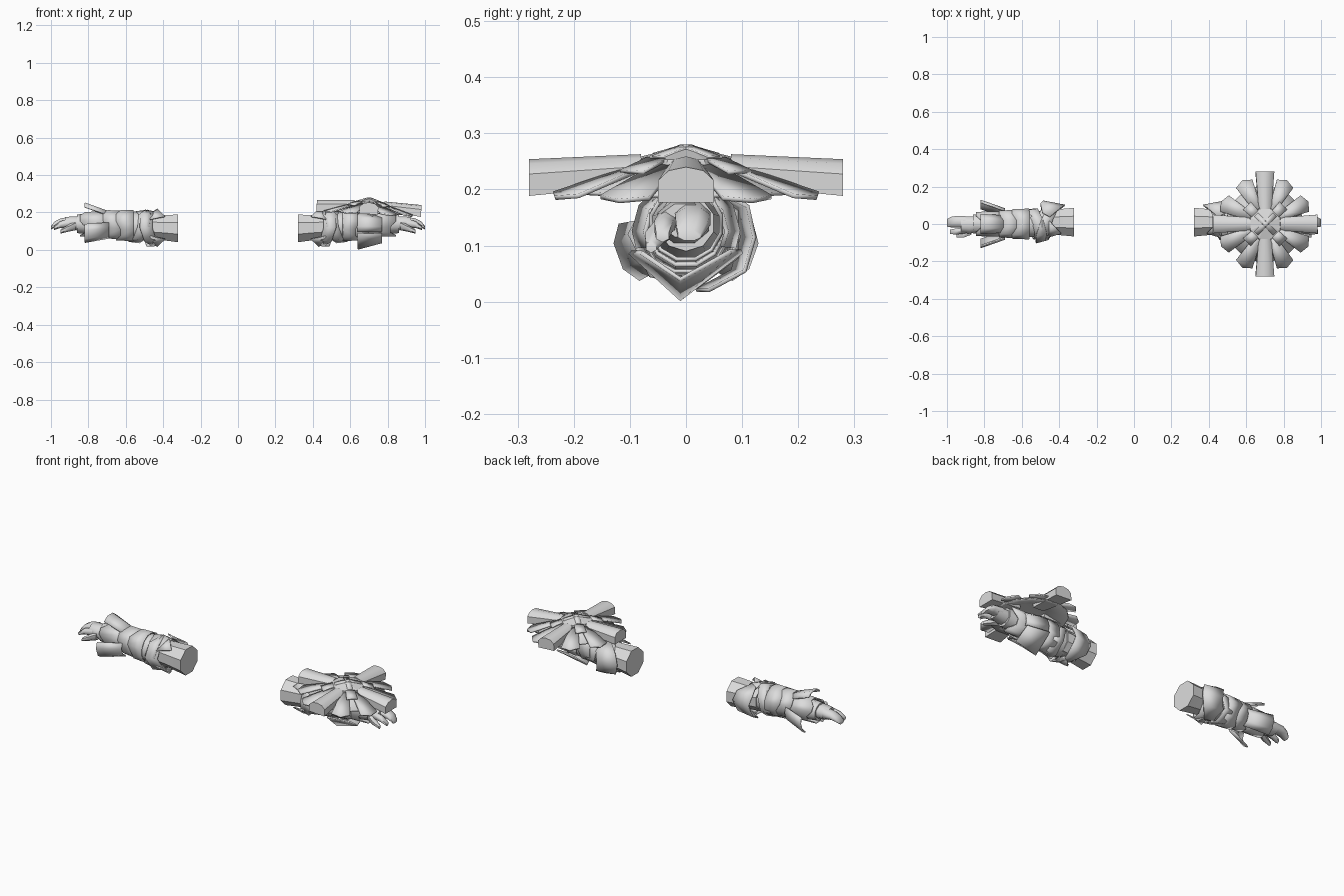
import bpy, bmesh, math
from mathutils import Matrix, Vector

if "Cube" in bpy.data.objects:
    bpy.data.objects.remove(bpy.data.objects["Cube"])

stone = bpy.data.materials.new("light_grey")
stone.diffuse_color = (0.72, 0.72, 0.72, 1)
stone.use_nodes = True
stone.node_tree.nodes["Principled BSDF"].inputs["Base Color"].default_value = stone.diffuse_color


def make(name, verts, faces, thick=0.0, smooth=30, matrix=None):
    bm = bmesh.new()
    vs = [bm.verts.new(v) for v in verts]
    for f in faces:
        bm.faces.new([vs[i] for i in f])
    if matrix:
        bm.transform(matrix)
    bmesh.ops.recalc_face_normals(bm, faces=bm.faces)
    me = bpy.data.meshes.new(name)
    bm.to_mesh(me)
    bm.free()
    me.materials.append(stone)
    ob = bpy.data.objects.new(name, me)
    bpy.context.collection.objects.link(ob)
    if thick:
        m = ob.modifiers.new("thickness", 'SOLIDIFY')
        m.thickness = thick
        m.offset = 0
    bpy.ops.object.select_all(action='DESELECT')
    ob.select_set(True)
    bpy.context.view_layer.objects.active = ob
    bpy.ops.object.shade_smooth_by_angle(angle=math.radians(smooth))
    return ob


def loft(name, side, secs, n=8, cap=True, slant=(0, 0), thick=0, zig=0.0, smooth=40):
    """Skin rings along x; each section is (x, centre y, centre z, radius y, radius z)."""
    v, f = [], []
    for k, (x, cy, cz, ry, rz) in enumerate(secs):
        for i in range(n):
            a = 2 * math.pi * (i + 0.5) / n
            c, s = math.cos(a), math.sin(a)
            dx = slant[0] * c * ry + slant[1] * s * rz
            if zig and k == len(secs) - 1:
                dx += zig * (-1) ** (i // 2)
            v.append((side * (x + dx), cy + ry * c, cz + rz * s))
    for k in range(len(secs) - 1):
        for i in range(n):
            j = (i + 1) % n
            f.append((k * n + i, k * n + j, (k + 1) * n + j, (k + 1) * n + i))
    if cap:
        f += [tuple(range(n)), tuple(range((len(secs) - 1) * n, len(secs) * n))]
    return make(name, v, f, thick, smooth)


def flare_plate(name, side, angle, x0, r0, x1, r1, width, fold=0.025):
    """Folded armour plate standing off the wrist in the given direction."""
    a = math.radians(angle)
    out, across = Vector((0, math.cos(a), math.sin(a))), Vector((0, -math.sin(a), math.cos(a)))
    v = []
    for x, r, w in ((x0, r0, width * 0.85), (x1, r1, width)):
        for t in (-1, -0.45, 0.45, 1):
            p = out * (r - (fold if abs(t) == 1 else 0)) + across * (w * t)
            v.append((side * x, p.y, p.z + 0.125))
    make(name, v, [(i, i + 1, i + 5, i + 4) for i in range(3)], 0.008, 20)


for side, tag in ((-1, "left"), (1, "right")):
    # arm core, flaring towards the elbow end
    loft(tag + "_upper_arm", side, [(0.32, 0.01, 0.115, 0.083, 0.08), (0.42, 0.01, 0.12, 0.073, 0.071),
                                    (0.50, 0.01, 0.125, 0.07, 0.07)], 8)
    loft(tag + "_forearm", side, [(0.48, 0, 0.125, 0.072, 0.074), (0.60, 0, 0.13, 0.075, 0.078),
                                  (0.72, 0, 0.135, 0.062, 0.062), (0.86, 0, 0.14, 0.052, 0.05)], 10)
    # slanted elbow wraps
    loft(tag + "_elbow_wrap", side, [(0.43, 0, 0.12, 0.082, 0.082), (0.49, 0, 0.12, 0.1, 0.094)],
         7, False, (-0.35, 0.15), 0.008)
    loft(tag + "_lower_wrap", side, [(0.50, 0, 0.125, 0.088, 0.088), (0.56, 0, 0.125, 0.078, 0.08)],
         7, False, (0.3, -0.25), 0.008)
    # curved guard behind the elbow
    arc = [(0.06, 0.205), (0.11, 0.17), (0.122, 0.115), (0.105, 0.055), (0.04, 0.02)]
    xs = [(0.45, 0.49), (0.39, 0.50), (0.37, 0.485), (0.39, 0.50), (0.45, 0.49)]
    v = [(side * x[k], y - 0.022 * (k == 0), z) for k in (0, 1) for x, (y, z) in zip(xs, arc)]
    make(tag + "_elbow_guard", v, [(i, i + 1, i + 6, i + 5) for i in range(4)], 0.007, 20)
    # pointed diamond fins above and below the elbow
    for up, nm in ((1, "upper"), (-1, "lower")):
        v = [(side * x, y, 0.118 + up * z) for x, y, z in
             ((0.43, -0.01, 0.1), (0.39, -0.05, 0.06), (0.47, -0.075, 0.045), (0.47, 0.04, 0.075))]
        make(tag + "_" + nm + "_fin", v, [(0, 1, 2), (0, 2, 3)], 0.006, 10)
    # stepped forearm cuffs with notched rims
    loft(tag + "_middle_cuff", side, [(0.56, 0, 0.13, 0.082, 0.083), (0.64, 0, 0.132, 0.078, 0.08)],
         12, False, (0, 0), 0.007, 0.012)
    loft(tag + "_wrist_cuff", side, [(0.68, 0, 0.138, 0.066, 0.068), (0.83, 0, 0.138, 0.064, 0.064)],
         12, False, (0, 0), 0.007, 0.015)
    loft(tag + "_cuff_band", side, [(0.62, 0, 0.132, 0.075, 0.076), (0.71, 0, 0.138, 0.071, 0.074)],
         12, False, (0, 0), 0.007, 0.012)
    # hand: palm, curved fingers and thumb
    loft(tag + "_palm", side, [(0.83, 0, 0.14, 0.045, 0.04), (0.88, -0.005, 0.143, 0.05, 0.04),
                               (0.925, -0.002, 0.145, 0.046, 0.032)], 8, smooth=60)
    loft(tag + "_fingers", side, [(0.90, 0.012, 0.148, 0.034, 0.031), (0.95, 0.012, 0.146, 0.034, 0.024),
                                  (0.98, 0.01, 0.135, 0.03, 0.018), (1.0, 0.006, 0.118, 0.022, 0.01)],
         8, smooth=60)
    loft(tag + "_index_finger", side, [(0.90, -0.033, 0.143, 0.02, 0.025), (0.95, -0.04, 0.135, 0.019, 0.018),
                                       (0.985, -0.042, 0.117, 0.013, 0.011)], 6, smooth=60)
    loft(tag + "_thumb", side, [(0.87, -0.038, 0.13, 0.022, 0.025), (0.91, -0.056, 0.115, 0.019, 0.018),
                                (0.95, -0.062, 0.098, 0.011, 0.011)], 6, smooth=60)

# flared wrist plates: the left set opens to the hand
for angle, nm in ((90, "top"), (200, "front"), (-20, "back")):
    flare_plate("left_" + nm + "_wrist_plate", -1, angle, 0.69, 0.078, 0.82, 0.125, 0.052, 0.02)
# the right set opens to the elbow
for angle, nm in ((165, "front"), (15, "back")):
    flare_plate("right_" + nm + "_wrist_plate", 1, angle, 0.77, 0.07, 0.64, 0.09, 0.05, 0.015)
v = [(x, y, z) for x, low, w in ((0.64, 0.005, 0.1), (0.77, 0.04, 0.08))
     for y, z in ((-w, 0.088), (-0.01, low), (w, 0.09))]
make("right_keel_plate", v, [(0, 1, 4, 3), (1, 2, 5, 4)], 0.008, 10)

# round shield, tipped slightly down towards the hand
tilt = Matrix.Translation((0.7, 0, 0.22)) @ Matrix.Rotation(0.05, 4, 'Y')


def polar(r, deg, z):
    a = math.radians(deg)
    return (r * math.cos(a), r * math.sin(a), z - 0.22)


def fan(name, rings, thick, n=8, off=22.5):
    """Concentric rings (radius, z) closed by a centre point."""
    v = [polar(r, off + 360 * i / n, z) for r, z in rings[1:] for i in range(n)]
    v.append((0, 0, rings[0][1] - 0.22))
    f = [(i, (i + 1) % n, len(v) - 1) for i in range(n)]
    for k in range(len(rings) - 2):
        f += [(k * n + i, k * n + (i + 1) % n, (k + 1) * n + (i + 1) % n, (k + 1) * n + i) for i in range(n)]
    make(name, v, f, thick, 8, tilt)


fan("shield_boss", [(0, 0.276), (0.085, 0.256), (0.09, 0.236)], 0.004)
fan("shield_base", [(0, 0.238), (0.09, 0.234), (0.205, 0.198)], 0.006, 16, 11.25)

# raised cross on the boss
for q in (45, 135):
    rot = Matrix.Rotation(math.radians(q), 4, 'Z')
    v = [(x, y, z) for x, z in ((-0.07, 0.04), (0, 0.057), (0.07, 0.04)) for y in (-0.014, 0.014)]
    make("boss_cross", v, [(0, 1, 3, 2), (2, 3, 5, 4)], 0.006, 5, tilt @ rot)

for q in range(4):
    rot = tilt @ Matrix.Rotation(q * math.pi / 2, 4, 'Z')
    # barrel-topped spoke
    prof = [(-1, 0), (-1, 0.62), (-0.62, 0.9), (0, 1), (0.62, 0.9), (1, 0.62), (1, 0)]
    v = [(x, w * a, lo + (hi - lo) * b) for x, w, lo, hi in
         ((0.08, 0.034, -0.01, 0.043), (0.28, 0.05, -0.029, 0.034)) for a, b in prof]
    f = [(i, (i + 1) % 7, 7 + (i + 1) % 7, 7 + i) for i in range(7)]
    make("shield_spoke", v, f + [tuple(range(7)), tuple(range(7, 14))], 0, 40, rot)
    # two angled petals between neighbouring spokes, with a lapped inner piece
    for mid in (27, 63):
        v = [polar(0.08, mid - 14, 0.247), polar(0.08, mid + 14, 0.247),
             polar(0.245, mid + 11.5, 0.196), polar(0.262, mid - 0, 0.191), polar(0.245, mid - 11.5, 0.196)]
        make("shield_petal", v, [(0, 1, 2, 3, 4)], 0.008, 10, rot)
    v = [polar(0.08, 27, 0.256), polar(0.08, 63, 0.256), polar(0.14, 57, 0.236), polar(0.14, 33, 0.236)]
    make("shield_petal_lap", v, [(0, 1, 2, 3)], 0.006, 10, rot)
